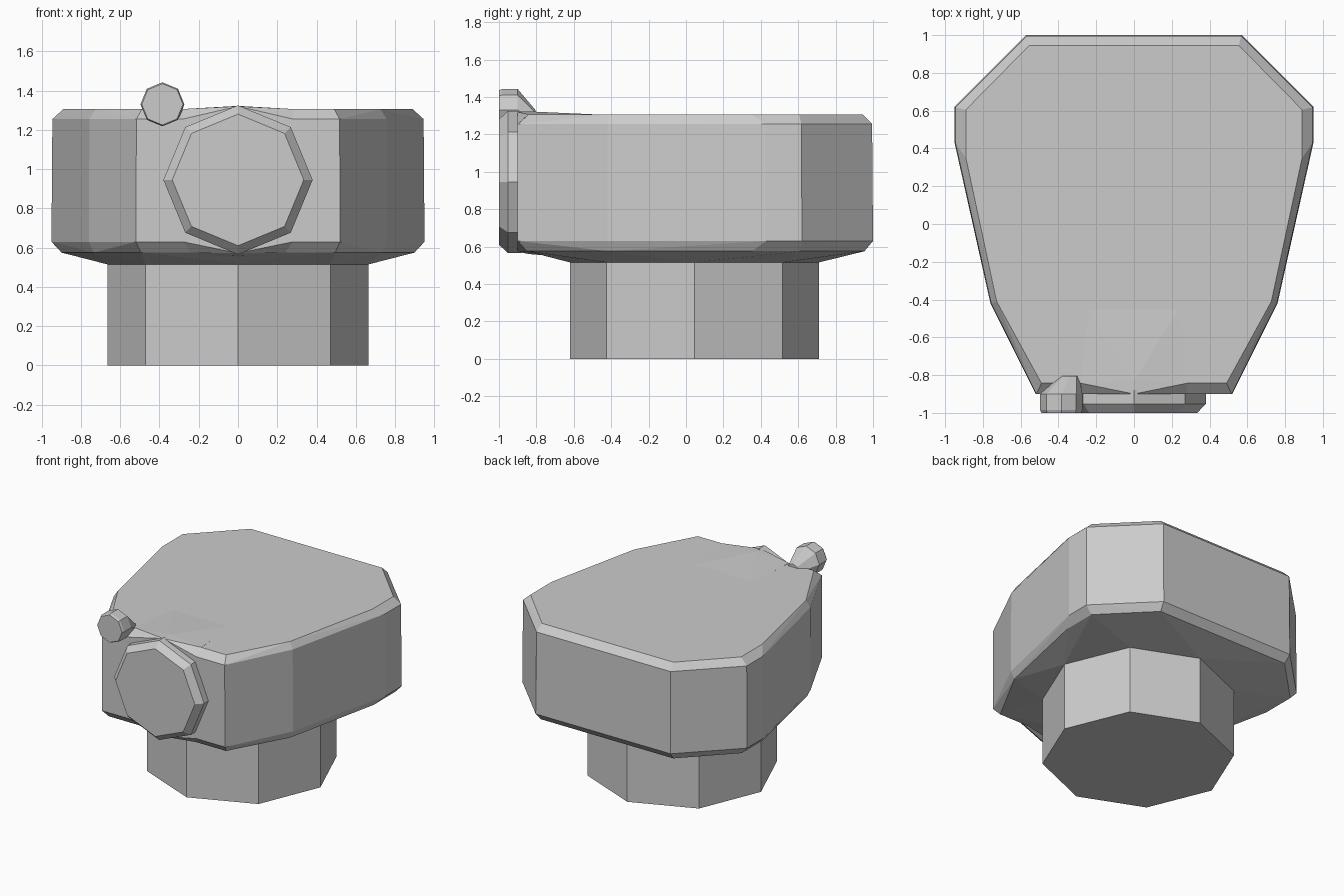
import bpy, bmesh
from math import cos, sin, pi, radians

if "Cube" in bpy.data.objects:
    bpy.data.objects.remove(bpy.data.objects["Cube"])


def finish(bm, name):
    bmesh.ops.recalc_face_normals(bm, faces=bm.faces[:])
    mesh = bpy.data.meshes.new(name)
    bm.to_mesh(mesh)
    bm.free()
    obj = bpy.data.objects.new(name, mesh)
    bpy.context.collection.objects.link(obj)
    return obj


def hull(name, points):
    """Convex solid around a set of points, coplanar triangles merged."""
    bm = bmesh.new()
    verts = [bm.verts.new(p) for p in points]
    res = bmesh.ops.convex_hull(bm, input=verts)
    loose = [v for v in bm.verts if not v.link_faces]
    bmesh.ops.delete(bm, geom=loose, context='VERTS')
    bmesh.ops.dissolve_limit(bm, angle_limit=radians(1), verts=bm.verts[:], edges=bm.edges[:])
    return finish(bm, name)


def loft(name, rings):
    """Solid skinned through rings that all have the same point count."""
    bm = bmesh.new()
    loops = [[bm.verts.new(p) for p in ring] for ring in rings]
    n = len(loops[0])
    for a, b in zip(loops, loops[1:]):
        for i in range(n):
            j = (i + 1) % n
            bm.faces.new((a[i], a[j], b[j], b[i]))
    bm.faces.new(loops[0])
    bm.faces.new(loops[-1])
    return finish(bm, name)


def octagon_xy(cx, cy, z, r):
    return [(cx + r * cos(i * pi / 4), cy + r * sin(i * pi / 4), z) for i in range(8)]


def octagon_xz(cx, y, cz, r):
    return [(cx + r * cos(i * pi / 4), y, cz + r * sin(i * pi / 4)) for i in range(8)]


def outline(half, z, scale=1.0):
    return [(s * x * scale, y * scale, z) for x, y in half for s in (1, -1)]


# Body: wedge-shaped housing with chamfered rims and a sloping underside
wide = [(0.57, 1.0), (0.95, 0.62), (0.95, 0.43), (0.76, -0.42), (0.52, -0.9)]
rim = [(0.555, 0.945), (0.89, 0.605), (0.89, 0.35), (0.727, -0.41), (0.49, -0.843)]
upper = [(x * 0.995, y * 0.995 if y > 0 else y) for x, y in wide]
hull("body", octagon_xy(0, 0.045, 0.515, 0.665)
     + outline(rim, 0.575, 1.01) + outline(wide, 0.63)
     + outline(upper, 1.255) + outline(rim, 1.305))

# Neck: octagonal foot
loft("neck", [octagon_xy(0, 0.045, z, 0.665) for z in (0, 0.515)])

# Fairings: small swells of the housing above and below the front disc
hull("top_fairing", [(0, -0.9, 1.32), (0, -0.83, 1.322), (0, -0.8, 1.2)]
     + [(s * x, y, z) for s in (1, -1)
        for x, y, z in ((0.28, -0.9, 1.255), (0.28, -0.843, 1.306), (0.25, -0.43, 1.304))])
hull("bottom_fairing", [(0, -0.9, 0.572), (0, -0.84, 0.56), (0, -0.8, 0.7)]
     + [(s * 0.28, y, z) for s in (1, -1)
        for y, z in ((-0.9, 0.63), (-0.843, 0.575), (-0.6, 0.54))])

# Front disc with a bevelled edge
loft("front_disc", [octagon_xz(0, y, 0.945, r)
                    for y, r in ((-1.0, 0.335), (-0.952, 0.38), (-0.88, 0.38))])

# Small knob on the upper front edge, tapering back into the housing
loft("side_knob", [octagon_xz(-0.385, -1.0, 1.33, 0.105),
                   octagon_xz(-0.385, -0.985, 1.33, 0.112),
                   octagon_xz(-0.385, -0.9, 1.33, 0.112),
                   octagon_xz(-0.34, -0.805, 1.28, 0.05)])
